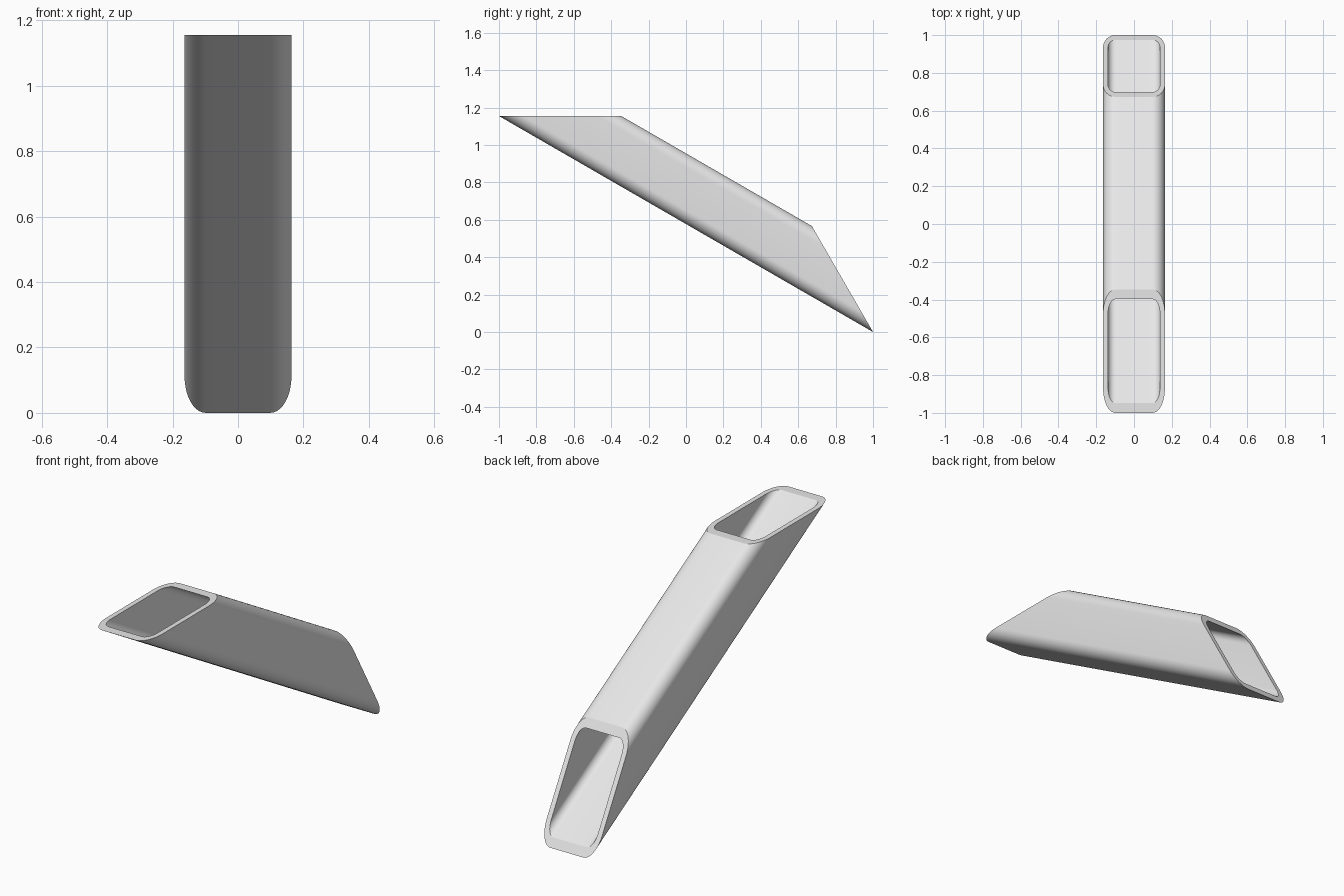
import bpy
import bmesh
from math import cos, sin, pi, radians, sqrt

cube = bpy.data.objects.get("Cube")
if cube:
    bpy.data.objects.remove(cube, do_unlink=True)

SIZE = 0.327      # outer side of the square section
WALL = 0.026
RADIUS = 0.065
HEIGHT = 2 / sqrt(3)
STEPS = 10        # segments per rounded corner

grey = bpy.data.materials.new("light_grey")
grey.use_nodes = True
colour = (0.8, 0.8, 0.8, 1)
grey.diffuse_color = colour
grey.node_tree.nodes["Principled BSDF"].inputs["Base Color"].default_value = colour


def rounded_square(inset):
    """Section points: x across, v measured up from the underside."""
    r = RADIUS - inset
    c = SIZE / 2 - RADIUS
    points = []
    for corner, (sx, sv) in enumerate([(1, 1), (-1, 1), (-1, -1), (1, -1)]):
        for i in range(STEPS + 1):
            a = (corner + i / STEPS) * pi / 2
            points.append((sx * c + r * cos(a), SIZE / 2 + sv * c + r * sin(a)))
    return points


def level_end(x, v):
    return (x, -1 + 2 * v, HEIGHT)


def raked_end(x, v):
    return (x, 1 - v, sqrt(3) * v)


# Hollow tube sloping down to the back, mitred at both ends
bm = bmesh.new()
outer, inner = rounded_square(0), rounded_square(WALL)
loops = [[bm.verts.new(end(*p)) for p in section]
         for section, end in ((outer, level_end), (outer, raked_end),
                              (inner, raked_end), (inner, level_end))]
for k, a in enumerate(loops):
    b = loops[(k + 1) % len(loops)]
    for i in range(len(a)):
        j = (i + 1) % len(a)
        bm.faces.new((a[i], a[j], b[j], b[i]))
bmesh.ops.recalc_face_normals(bm, faces=bm.faces)

mesh = bpy.data.meshes.new("mitred_tube")
bm.to_mesh(mesh)
bm.free()
mesh.materials.append(grey)
tube = bpy.data.objects.new("mitred_tube", mesh)
bpy.context.collection.objects.link(tube)

# Smooth corners, crisp cut rims
bpy.ops.object.select_all(action='DESELECT')
tube.select_set(True)
bpy.context.view_layer.objects.active = tube
bpy.ops.object.shade_smooth_by_angle(angle=radians(25))
